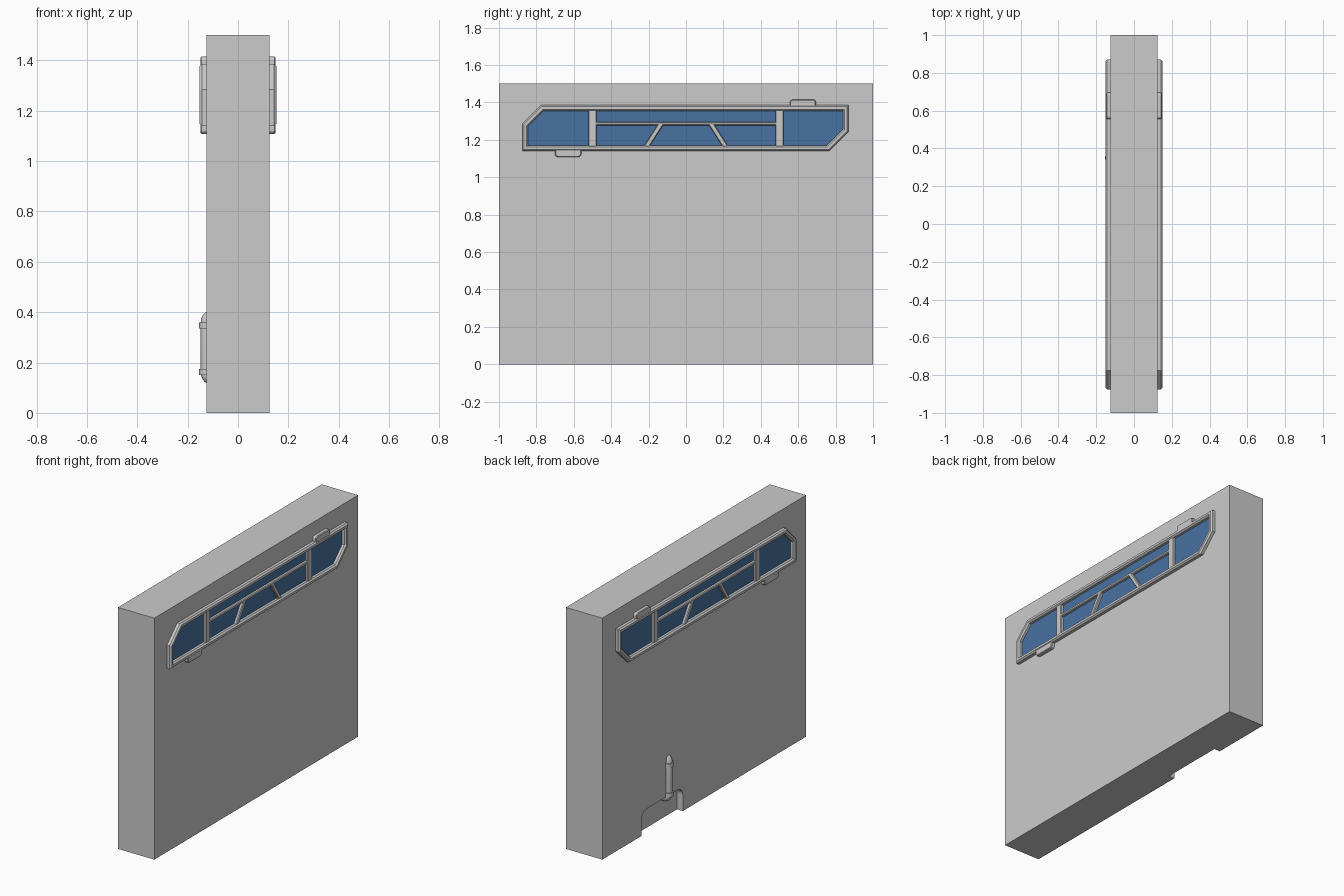
import bpy, bmesh, math
from mathutils import Vector

if "Cube" in bpy.data.objects:
    bpy.data.objects.remove(bpy.data.objects["Cube"])


def material(name, rgb):
    m = bpy.data.materials.new(name)
    m.use_nodes = True
    m.diffuse_color = (*rgb, 1)
    m.node_tree.nodes["Principled BSDF"].inputs["Base Color"].default_value = (*rgb, 1)
    return m


GREY = material("wall grey", (0.6, 0.6, 0.6))
BLUE = material("glass blue", (0.065, 0.17, 0.36))
HALF = 0.125                       # half the wall thickness


def finish(bm, name, mat, mirror=False):
    bmesh.ops.recalc_face_normals(bm, faces=bm.faces)
    mesh = bpy.data.meshes.new(name)
    bm.to_mesh(mesh)
    bm.free()
    mesh.materials.append(mat)
    ob = bpy.data.objects.new(name, mesh)
    bpy.context.collection.objects.link(ob)
    if mirror:
        ob.modifiers.new("other_side", 'MIRROR')
    return ob


def loft(bm, loops, cap=True, closed=False):
    """Bridge equal-length point loops."""
    rings = [[bm.verts.new(p) for p in loop] for loop in loops]
    n = len(rings[0])
    pairs = list(zip(rings, rings[1:])) + ([(rings[-1], rings[0])] if closed else [])
    for a, b in pairs:
        for i in range(n):
            bm.faces.new((a[i], a[(i + 1) % n], b[(i + 1) % n], b[i]))
    if cap:
        bm.faces.new(rings[0])
        bm.faces.new(rings[-1])


def at_x(points, x):
    return [(x, y, z) for y, z in points]


def inset(points, d):
    """Offset a counter-clockwise outline inward by d with mitred corners."""
    pts, out = [Vector(p) for p in points], []
    for i, p in enumerate(pts):
        a, b = (p - pts[i - 1]).normalized(), (pts[(i + 1) % len(pts)] - p).normalized()
        na, nb = Vector((-a.y, a.x)), Vector((-b.y, b.x))
        out.append(p + (na + nb) * d / (1 + na.dot(nb)))
    return out


def rounded(y0, y1, z0, z1, r, steps=5):
    pts = []
    corners = ((y1 - r, z0 + r, -90), (y1 - r, z1 - r, 0), (y0 + r, z1 - r, 90), (y0 + r, z0 + r, 180))
    for cy, cz, start in corners:
        for i in range(steps + 1):
            a = math.radians(start + 90 * i / steps)
            pts.append((cy + r * math.cos(a), cz + r * math.sin(a)))
    return pts


# Wall slab
bm = bmesh.new()
slab = [(-1, 0), (1, 0), (1, 1.5), (-1, 1.5)]
loft(bm, [at_x(slab, -HALF), at_x(slab, HALF)])
wall = finish(bm, "wall", GREY)

# Round-cornered recess at the foot of the wall
bm = bmesh.new()
recess = rounded(0.21, 0.615, -0.2, 0.15, 0.05)
loft(bm, [at_x(recess, -0.3), at_x(recess, -0.085)])
cutter = finish(bm, "recess_cutter", GREY)
cutter.hide_render = True
cut = wall.modifiers.new("recess", 'BOOLEAN')
cut.operation, cut.solver, cut.object = 'DIFFERENCE', 'EXACT', cutter
bpy.context.view_layer.objects.active = wall
bpy.ops.object.modifier_apply(modifier=cut.name)
bpy.data.objects.remove(cutter)

# Window frame with chamfered section
outline = [(-0.875, 1.14), (0.765, 1.14), (0.87, 1.245), (0.87, 1.385), (-0.775, 1.385), (-0.875, 1.285)]
section = [(0, 0.12), (0, 0.143), (0.008, 0.152), (0.022, 0.152), (0.03, 0.143), (0.03, 0.12)]
bm = bmesh.new()
loft(bm, [at_x(inset(outline, d), x) for d, x in section], cap=False, closed=True)
finish(bm, "window_frame", GREY, True)

# Glass pane
bm = bmesh.new()
pane = inset(outline, 0.025)
loft(bm, [at_x(pane, 0.122), at_x(pane, 0.128)])
finish(bm, "window_glass", BLUE, True)


# Glazing bars
def bar(name, start, end, width):
    a, b = Vector(start), Vector(end)
    d = (b - a).normalized()
    side = Vector((-d.y, d.x))

    def ring(w):
        s = side * w / 2
        return [a - s, b - s, b + s, a + s]
    bm = bmesh.new()
    loft(bm, [at_x(ring(width), 0.122), at_x(ring(width), 0.14), at_x(ring(width - 0.008), 0.145)])
    finish(bm, name, GREY, True)


for name, s in (("front", -1), ("rear", 1)):
    bar(name + "_upright_bar", (s * 0.5, 1.155), (s * 0.5, 1.37), 0.045)
    bar(name + "_diagonal_bar", (s * 0.217, 1.155), (s * 0.133, 1.286), 0.026)
bar("cross_bar", (-0.49, 1.286), (0.49, 1.286), 0.018)

# Rounded tabs above and below the frame
for name, box in (("lower_tab", (-0.7, -0.56, 1.108, 1.155)), ("upper_tab", (0.555, 0.695, 1.37, 1.415))):
    bm = bmesh.new()
    tab = rounded(*box, 0.016)
    loft(bm, [at_x(tab, 0.12), at_x(tab, 0.144), at_x(inset(tab, 0.004), 0.148)])
    finish(bm, name, GREY, True)

# Pipe with an elbow into the wall at each end
PIPE_Y, BEND, SIDES = 0.35, 0.027, 16
path = []
for cz, start, end in ((0.16, -90, -180), (0.36, 180, 90)):
    for i in range(7):
        a = math.radians(start + (end - start) * i / 6)
        path.append((Vector((-0.098 + BEND * math.cos(a), PIPE_Y, cz + BEND * math.sin(a))),
                     Vector((math.cos(a), 0, math.sin(a)))))
path.insert(0, (path[0][0] + Vector((0.03, 0, 0)), path[0][1]))
path.append((path[-1][0] + Vector((0.03, 0, 0)), path[-1][1]))
bm = bmesh.new()
turns = [2 * math.pi * i / SIDES for i in range(SIDES)]
loft(bm, [[p + 0.023 * (n * math.cos(t) + Vector((0, math.sin(t), 0))) for t in turns] for p, n in path])
pipes = [finish(bm, "pipe", GREY)]

# Pipe collars
for name, z in (("lower_collar", 0.163), ("upper_collar", 0.347)):
    bm = bmesh.new()
    loft(bm, [[(-HALF + 0.029 * math.cos(t), PIPE_Y + 0.029 * math.sin(t), z + h) for t in turns]
              for h in (-0.012, 0.012)])
    pipes.append(finish(bm, name, GREY))

bpy.ops.object.select_all(action='DESELECT')
for ob in pipes:
    ob.select_set(True)
bpy.context.view_layer.objects.active = pipes[0]
bpy.ops.object.shade_smooth_by_angle(angle=math.radians(40))
